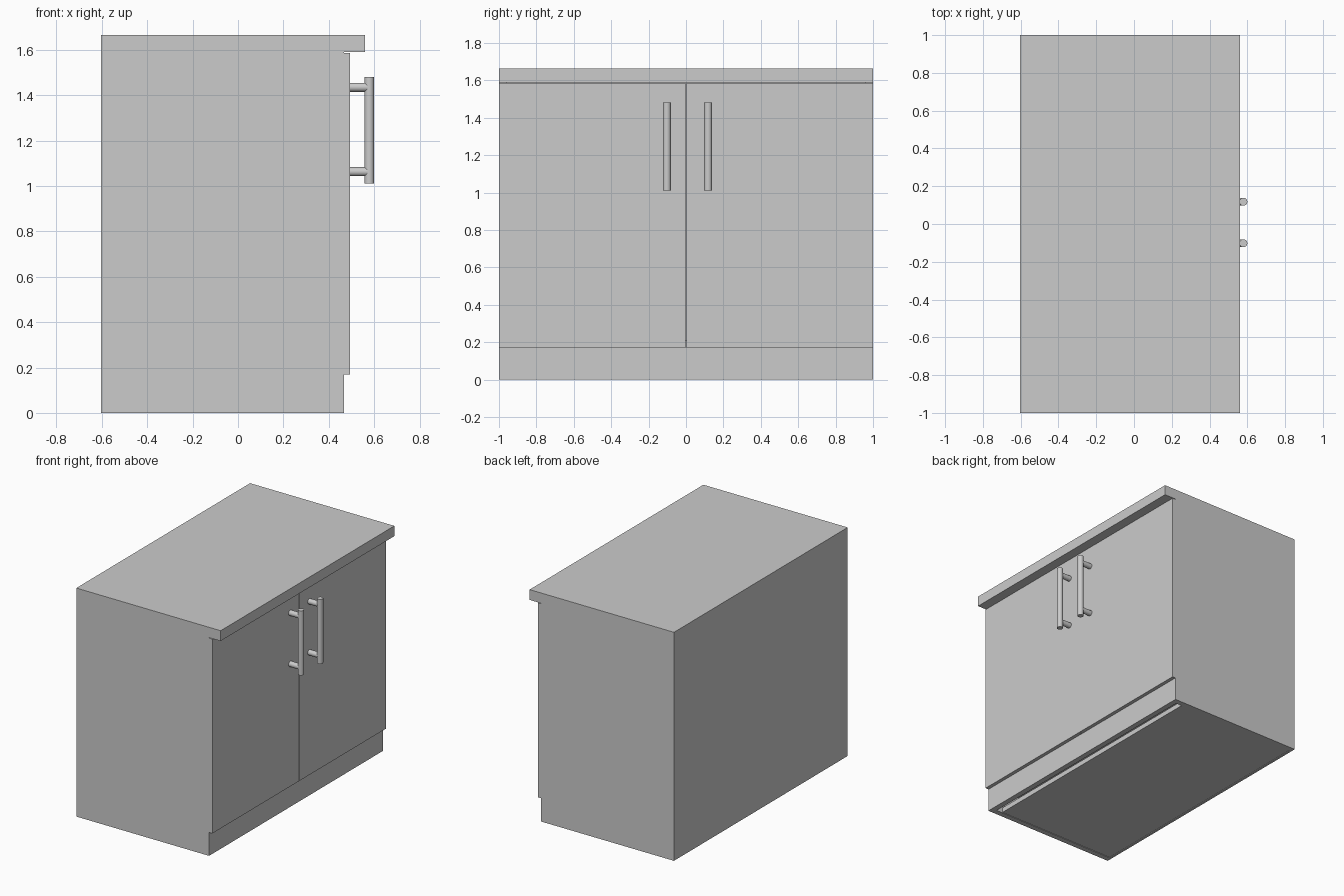
import bpy
import math

cube = bpy.data.objects.get("Cube")
if cube:
    bpy.data.objects.remove(cube, do_unlink=True)

grey = bpy.data.materials.new("light_grey")
grey.use_nodes = True
colour = (0.6, 0.6, 0.6, 1)
grey.diffuse_color = colour
grey.node_tree.nodes["Principled BSDF"].inputs["Base Color"].default_value = colour


def box(name, x, y, z):
    """Box from (low, high) extents on each axis."""
    ranges = (x, y, z)
    bpy.ops.mesh.primitive_cube_add(size=1, location=[sum(r) / 2 for r in ranges])
    obj = bpy.context.object
    obj.name = name
    obj.scale = [r[1] - r[0] for r in ranges]
    bpy.ops.object.transform_apply(location=False, rotation=False, scale=True)
    obj.data.materials.append(grey)
    return obj


def rod(name, radius, length, centre, tilt=0):
    bpy.ops.mesh.primitive_cylinder_add(vertices=32, radius=radius, depth=length,
                                        location=centre, rotation=(0, tilt, 0))
    obj = bpy.context.object
    obj.name = name
    obj.data.materials.append(grey)
    bpy.ops.object.shade_smooth_by_angle(angle=math.radians(40))
    return obj


BACK, FRONT, DOOR = -0.603, 0.467, 0.493
TOE, TOP, WALL = 0.17, 1.59, 0.04

# Carcass
box("worktop", (BACK, 0.56), (-1, 1), (TOP, 1.665))
box("back_panel", (BACK, BACK + 0.016), (-1, 1), (0, TOP))
box("bottom_panel", (BACK + 0.016, 0.375), (-1 + WALL, 1 - WALL), (0.004, WALL))
box("cabinet_floor", (BACK + 0.016, FRONT), (-1 + WALL, 1 - WALL), (TOE, TOE + WALL))
box("plinth", (FRONT - WALL, FRONT), (-1 + WALL, 1 - WALL), (0, TOE))

# Mirrored sides, doors and bar handles
for side, s in (("left", 1), ("right", -1)):
    box(side + "_side_panel", (BACK + 0.016, FRONT), sorted((s, s * (1 - WALL))), (0, TOP))
    box(side + "_door", (FRONT, DOOR), sorted((s * 0.002, s)), (TOE, TOP - 0.004))
    y = 0.008 + s * 0.11
    rod(side + "_handle_bar", 0.021, 0.47, (0.579, y, 1.246))
    for level, z in (("upper", 1.435), ("lower", 1.063)):
        rod(f"{side}_{level}_handle_post", 0.02, 0.08, (0.53, y, z), math.pi / 2)
